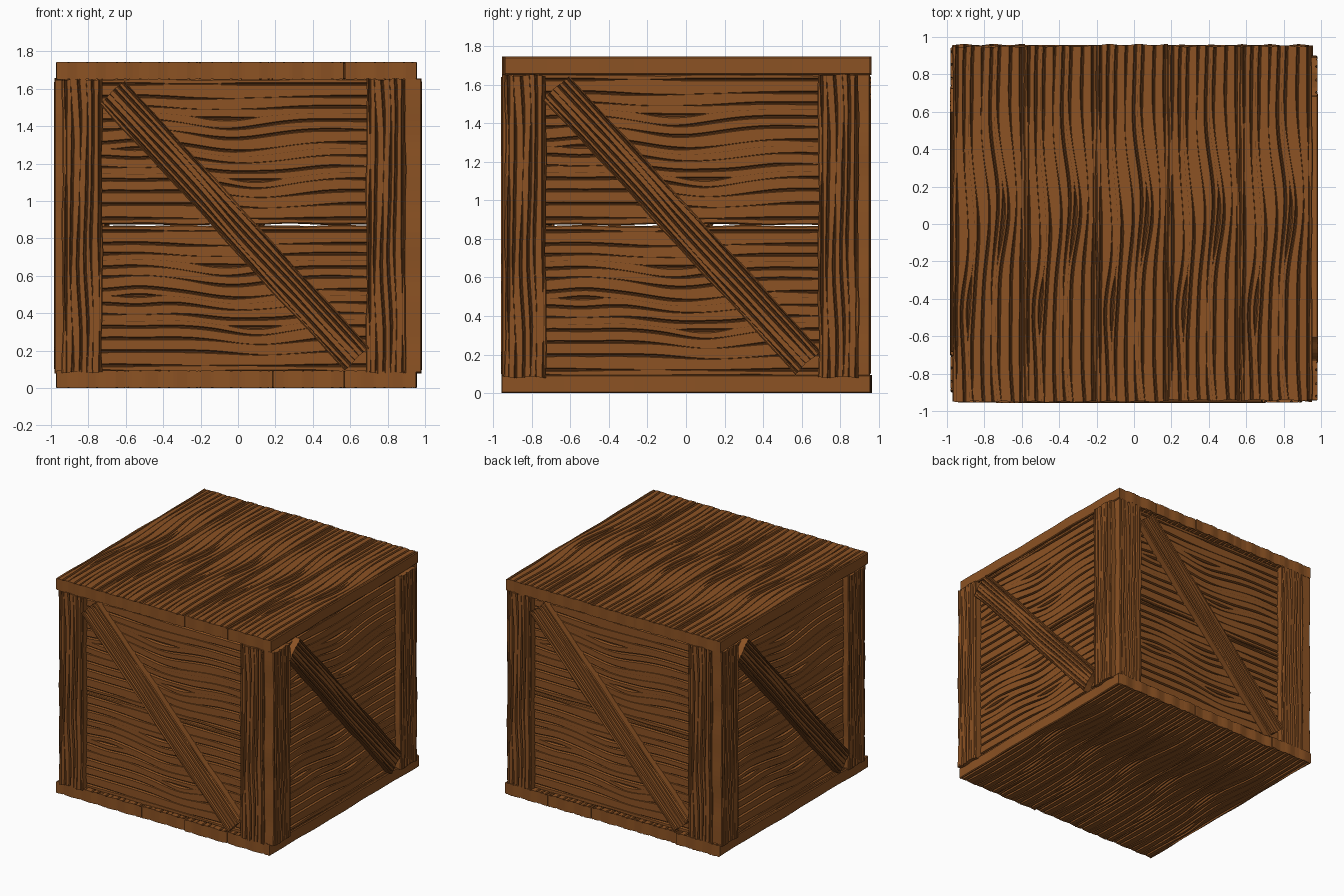
import bpy, math, random
from mathutils import Matrix

if "Cube" in bpy.data.objects:
    bpy.data.objects.remove(bpy.data.objects["Cube"])

def material(name, rgb):
    m = bpy.data.materials.new(name)
    m.diffuse_color = (*rgb, 1)
    m.use_nodes = True
    m.node_tree.nodes["Principled BSDF"].inputs["Base Color"].default_value = m.diffuse_color
    return m

WOOD = material("wood", (0.262, 0.085, 0.017))
DARK = material("wood_groove", (0.095, 0.032, 0.008))

def plank(name, size, matrix, lines, knots=(), seed=1, wave=0.02, groove=0.009, depth=0.016, fade=0.2):
    """Board along local X with wavy carved grain on both broad sides."""
    L, W, T = size
    rng = random.Random(seed)
    edge = random.Random(name)
    rows = 42
    # grain lines: (position, phase, frequency, knot or None)
    grain = [((i + 0.5 + rng.uniform(-.12, .12)) / lines, rng.random(), rng.uniform(0.7, 1.6), None)
             for i in range(lines)]
    grain += [(round(k[0] * lines) / lines, 0, 0, k) for k in knots]
    grain.sort(key=lambda g: g[0])
    eyes = [(g[0], g[3][1], g[3][2]) for g in grain if g[3]]
    p1, p2, p3, p4 = (edge.uniform(0, 6.28) for _ in range(4))
    ph = rng.uniform(0, 6.28)

    def flow(u, v):
        s = wave * math.sin(math.pi * u) * (math.sin(9 * v + ph + 1.5 * u) + 0.3 * math.sin(17 * v + 4 * u))
        for ku, kv, kl in eyes:
            d = (u - ku) * W
            s += 0.018 * math.tanh(d / 0.015) * math.exp(-abs(d) / 0.1) * math.exp(-((v - kv) / (kl * 1.1)) ** 2)
        return (u - 0.5) * W + s * min(1, 8 * u, 8 * (1 - u))

    def section(v, deep):
        c = 0.006
        lo = -W / 2 + 0.003 * math.sin(11 * v + p1) + 0.002 * math.sin(29 * v + p2)
        hi = W / 2 + 0.003 * math.sin(12 * v + p3) + 0.002 * math.sin(27 * v + p4)
        pts = [(lo, T / 2 - c), (lo + c, T / 2)]
        for u, phase, freq, k in grain:
            if k:
                a = max(0.0, 1 - ((v - k[1]) / k[2]) ** 2) * 1.4
            else:
                a = min(1, max(0, 1.05 + 0.85 * math.sin(6.283 * (freq * v + phase))))
            w, d = max(0.001, groove * a), depth * min(1, a) * deep
            y = flow(u, v)
            pts += [(y - w, T / 2), (y - w * .4, T / 2 - d), (y + w * .4, T / 2 - d), (y + w, T / 2)]
        return pts + [(hi - c, T / 2), (hi, T / 2 - c)]

    verts, faces, mats = [], [], []
    end = [edge.uniform(-.006, .006) for _ in range(2)]
    for r in range(rows + 1):
        v = r / rows
        pts = section(v, fade if r in (0, rows) else 1)
        n = len(pts)
        x = (v - 0.5) * L + (end[0] if r == 0 else end[1] if r == rows else 0)
        for j, (y, z) in enumerate(pts):
            rag = 0.004 * math.sin(y * 40 + p1) if r in (0, rows) else 0
            verts += [(x + rag, y, z), (x + rag, y, -z)]
    idx = lambda r, j, s: (r * n + j) * 2 + s
    for r in range(rows):
        for j in range(n - 1):
            dark = 2 <= j < n - 2 and (j - 2) % 4 == 1
            faces.append((idx(r, j, 0), idx(r + 1, j, 0), idx(r + 1, j + 1, 0), idx(r, j + 1, 0)))
            faces.append((idx(r, j, 1), idx(r, j + 1, 1), idx(r + 1, j + 1, 1), idx(r + 1, j, 1)))
            mats += [int(dark)] * 2
        faces.append((idx(r, 0, 0), idx(r, 0, 1), idx(r + 1, 0, 1), idx(r + 1, 0, 0)))
        faces.append((idx(r, n - 1, 0), idx(r + 1, n - 1, 0), idx(r + 1, n - 1, 1), idx(r, n - 1, 1)))
        mats += [0, 0]
    for j in range(n - 1):
        faces.append((idx(0, j, 0), idx(0, j + 1, 0), idx(0, j + 1, 1), idx(0, j, 1)))
        faces.append((idx(rows, j, 0), idx(rows, j, 1), idx(rows, j + 1, 1), idx(rows, j + 1, 0)))
        mats += [0, 0]
    me = bpy.data.meshes.new(name)
    # flip so that normals point outward
    me.from_pydata(verts, [], faces)
    me.materials.append(WOOD)
    me.materials.append(DARK)
    me.polygons.foreach_set("material_index", mats)
    ob = bpy.data.objects.new(name, me)
    ob.matrix_world = matrix
    bpy.context.collection.objects.link(ob)

# Lid and base: five boards each, running front to back
WIDE = 0.384
for part, z in (("lid_board", 1.697), ("base_board", 0.047)):
    for i in range(5):
        m = Matrix.Translation((-0.968 + WIDE * (i + .5), 0.003, z)) @ Matrix.Rotation(math.pi / 2, 4, 'Z')
        plank(f"{part}_{i + 1}", (1.9, WIDE + 0.002, 0.094), m, 8,
              [(0.36, 0.5, 0.11), (0.7, 0.27, 0.09)], seed=4, wave=0.026, groove=0.0085)

# Four sides, each a quarter turn of the front
def on_side(k, x, d, z, angle):
    return (Matrix.Rotation(k * math.pi / 2, 4, 'Z') @ Matrix.Translation((x, -d, z))
            @ Matrix.Rotation(math.pi / 2, 4, 'X') @ Matrix.Rotation(angle, 4, 'Z'))

for k, side in enumerate(("front", "right", "back", "left")):
    out = 0.955 if k % 2 == 0 else 0.982
    # two wide wall boards with a thin gap between them
    for i, z in enumerate((0.478, 1.264)):
        plank(f"{side}_wall_board_{i + 1}", (1.76, 0.778, 0.08), on_side(k, -0.01, out - 0.09, z, 0), 12,
              [(0.3, 0.56, 0.08), (0.72, 0.47, 0.1), (0.5, 0.2, 0.07)], seed=9, wave=0.022, groove=0.0085)
    # corner posts: the left one covers the corner, the right one butts against its neighbour
    for tag, x0, x1 in (("left", -0.94, -0.725), ("right", 0.685, 0.895)):
        plank(f"{side}_{tag}_post", (1.565, x1 - x0, 0.094), on_side(k, (x0 + x1) / 2, out - 0.047, 0.868, math.pi / 2),
              6, seed=3, wave=0.008, groove=0.008, fade=0.7)
    # diagonal brace
    plank(f"{side}_brace", (1.93, 0.182, 0.09), on_side(k, -0.018, out - 0.042, 0.868, math.radians(-47.5)),
          6, seed=6, wave=0.004, groove=0.008)
